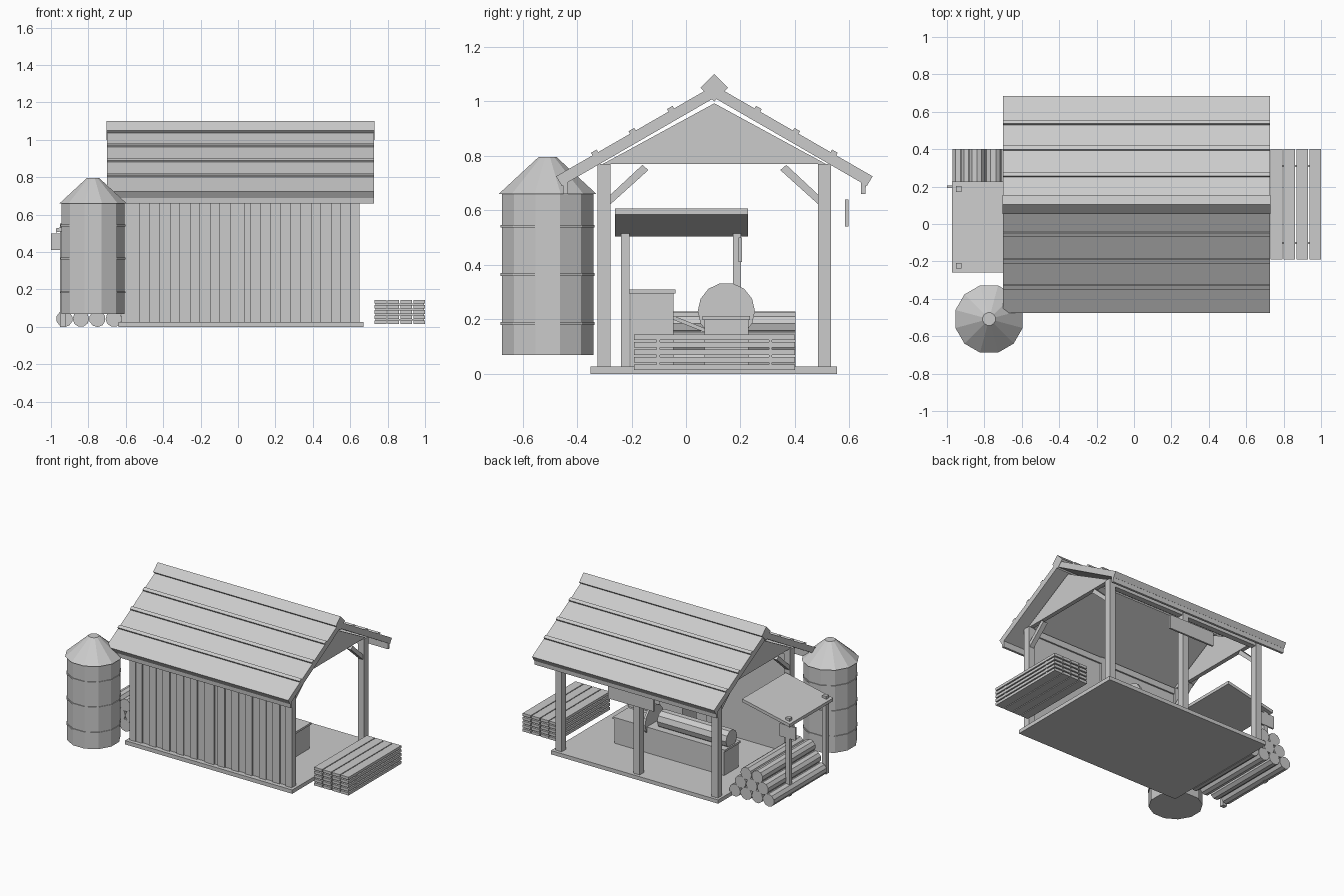
import bpy, bmesh, math
from mathutils import Matrix, Vector

if "Cube" in bpy.data.objects:
    bpy.data.objects.remove(bpy.data.objects["Cube"])

YC = 0.104          # building centre line in y
XS, XE = -0.70, 0.73  # roof ends


def add_object(name, bm):
    bmesh.ops.recalc_face_normals(bm, faces=bm.faces)
    me = bpy.data.meshes.new(name)
    bm.to_mesh(me)
    bm.free()
    ob = bpy.data.objects.new(name, me)
    bpy.context.collection.objects.link(ob)
    return ob


def box_into(bm, x0, x1, y0, y1, z0, z1):
    m = Matrix.Translation(((x0 + x1) / 2, (y0 + y1) / 2, (z0 + z1) / 2)) @ \
        Matrix.Diagonal((x1 - x0, y1 - y0, z1 - z0, 1))
    bmesh.ops.create_cube(bm, size=1, matrix=m)


def boxes(name, *specs):
    bm = bmesh.new()
    for s in specs:
        box_into(bm, *s)
    return add_object(name, bm)


def prism(name, pts, x0, x1, mirror=False):
    """Extrude a (y, z) profile along x, optionally mirrored over the centre line."""
    bm = bmesh.new()
    profiles = [pts]
    if mirror:
        profiles.append([(2 * YC - y, z) for y, z in pts])
    for p in profiles:
        f = bm.faces.new([bm.verts.new((x0, y, z)) for y, z in p])
        r = bmesh.ops.extrude_face_region(bm, geom=[f])
        vs = [g for g in r["geom"] if isinstance(g, bmesh.types.BMVert)]
        bmesh.ops.translate(bm, verts=vs, vec=(x1 - x0, 0, 0))
    return add_object(name, bm)


def cylinder(name, centre, r1, r2, depth, sides, axis="Z", turn=0.0):
    bm = bmesh.new()
    rot = {"Z": Matrix.Identity(4), "X": Matrix.Rotation(math.pi / 2, 4, "Y"),
           "Y": Matrix.Rotation(-math.pi / 2, 4, "X")}[axis]
    bmesh.ops.create_cone(bm, cap_ends=True, segments=sides, radius1=r1, radius2=r2, depth=depth,
                          matrix=Matrix.Translation(centre) @ rot @ Matrix.Rotation(turn, 4, "Z"))
    return add_object(name, bm)


# Floor slab
boxes("floor", (-0.64, 0.67, -0.35, 0.555, 0, 0.027))

# Posts and top beams
POSTS_X = (-0.599, 0.014, 0.625)
for px in POSTS_X:
    for py in (YC - 0.405, YC + 0.405):
        boxes("post", (px - 0.024, px + 0.024, py - 0.024, py + 0.024, 0.02, 0.77))
for py in (YC - 0.405, YC + 0.405):
    boxes("top_beam", (-0.62, 0.648, py - 0.02, py + 0.02, 0.725, 0.768))

# Front wall of upright boards, alternating in depth
n = 22
w = (0.605 + 0.58) / n
wall = [(-0.58 + i * w, -0.58 + (i + 1) * w, -0.322 + 0.009 * (i % 2), -0.292, 0.025, 0.74)
        for i in range(n)]
boxes("front_wall_boards", *wall)

# Diagonal braces and gable panels at both ends
for px in (POSTS_X[0], POSTS_X[2]):
    prism("brace", [(-0.28, 0.62), (-0.28, 0.655), (-0.16, 0.767), (-0.138, 0.748)],
          px - 0.017, px + 0.017, True)
    prism("gable_panel", [(YC - 0.41, 0.77), (YC + 0.41, 0.77), (YC, 0.993)],
          px - 0.015, px + 0.015)

# Roof slopes, battens, eave boards and ridge beam
S = 0.575
def roof_top(y):
    return 0.725 + S * (0.685 - y)

prism("roof_slope", [(YC, roof_top(YC)), (0.685, 0.725), (0.664, 0.690), (YC, roof_top(YC) - 0.046)],
      XS, XE - 0.003, True)
ca, sa = math.cos(math.atan(S)), -math.sin(math.atan(S))
for y in (0.262, 0.403, 0.541):
    def pt(a, h):
        return (y + a * ca - h * sa, roof_top(y) + a * sa + h * ca)
    prism("roof_batten", [pt(-0.012, -0.005), pt(-0.012, 0.011), pt(0.012, 0.011), pt(0.012, -0.005)],
          XS, XE - 0.003, True)
prism("eave_board", [(0.642, 0.71), (0.642, 0.66), (0.658, 0.66), (0.661, 0.70)], XS, XE - 0.003, True)
prism("ridge_beam", [(YC, 1.10), (YC + 0.05, 1.05), (YC, 1.0), (YC - 0.05, 1.05)], XS - 0.003, XE)

# Blank sign board hanging at the back
boxes("back_sign_board", (-0.165, 0.195, 0.584, 0.597, 0.54, 0.64))

# Storage tank with conical cap and hoops
cx, cy = -0.775, -0.508
t = math.pi / 12
cylinder("tank_body", (cx, cy, 0.365), 0.174, 0.174, 0.59, 12, "Z", t)
cylinder("tank_cap", (cx, cy, 0.7275), 0.186, 0.035, 0.135, 12, "Z", t)
for z in (0.185, 0.365, 0.542):
    cylinder("tank_hoop", (cx, cy, z), 0.179, 0.179, 0.01, 12, "Z", t)

# Lean-to shelter on the left
bm = bmesh.new()
ring = []
for y in (-0.26, 0.228):
    ring.append([bm.verts.new((x, y, z)) for x, z in
                 ((-0.972, 0.505), (-0.60, 0.585), (-0.60, 0.607), (-0.972, 0.527))])
bm.faces.new(ring[0])
bm.faces.new(ring[1])
for i in range(4):
    j = (i + 1) % 4
    bm.faces.new((ring[0][i], ring[0][j], ring[1][j], ring[1][i]))
add_object("shelter_roof", bm)
for y in (-0.223, 0.187):
    boxes("shelter_post", (-0.953, -0.922, y - 0.015, y + 0.015, 0, 0.552))
boxes("shelter_sign_board", (-1.0, -0.875, 0.192, 0.205, 0.41, 0.50))

# Log pile under the shelter
R = 0.044
for row in range(3):
    for i in range(4 - row):
        x = -0.928 + R * row + i * 2 * R
        cylinder("stored_log", (x, 0.107, 0.043 + row * 0.071), R, R, 0.59, 10, "Y", 0.3 * i)

# Plank stack with spacers
for k in range(5):
    z = 0.015 + k * 0.0275
    boxes("plank_layer", *[(0.73 + i * 0.069, 0.793 + i * 0.069, -0.19, 0.40, z, z + 0.019)
                           for i in range(4)])
    if k < 4:
        boxes("plank_spacer", *[(0.735, 0.995, y - 0.006, y + 0.006, z + 0.018, z + 0.028)
                                for y in (-0.102, 0.31)])

# Saw bench with blade, log, motor and belt
boxes("saw_bench", (-0.46, 0.40, 0.067, 0.23, 0.025, 0.20), (-0.47, 0.41, 0.06, 0.235, 0.198, 0.212))
cylinder("saw_blade", (0.15, 0.148, 0.23), 0.105, 0.105, 0.014, 14, "X")
cylinder("bench_log", (-0.19, 0.148, 0.258), 0.062, 0.062, 0.54, 10, "X")
boxes("motor_housing", (0.06, 0.24, -0.203, -0.045, 0.025, 0.296),
      (0.053, 0.247, -0.209, -0.039, 0.295, 0.309))
prism("drive_belt", [(-0.05, 0.215), (0.075, 0.165), (0.075, 0.15), (-0.05, 0.20)], 0.135, 0.165)
